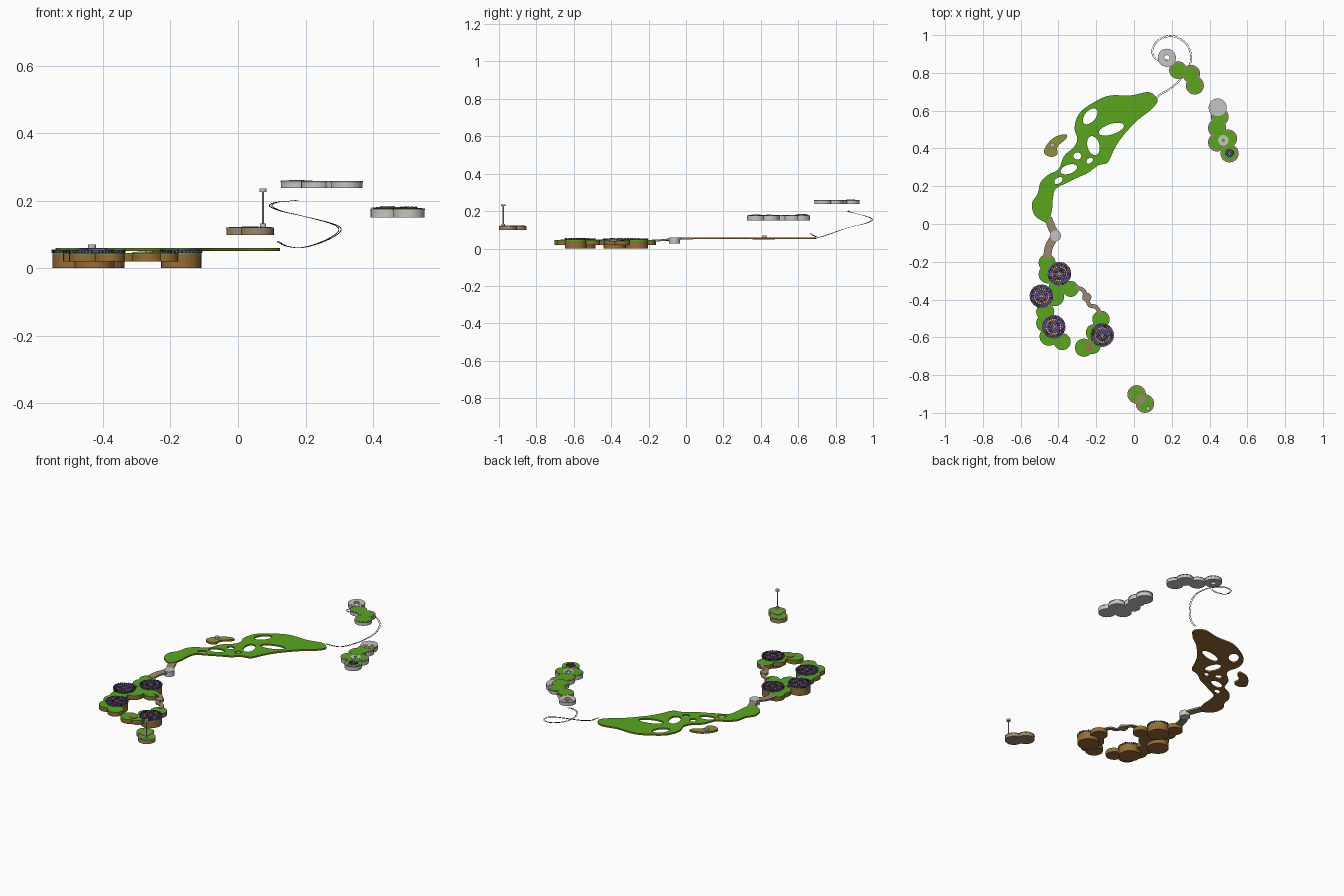
import bpy, math, random
from mathutils import Vector
from mathutils.geometry import delaunay_2d_cdt

if "Cube" in bpy.data.objects:
    bpy.data.objects.remove(bpy.data.objects["Cube"])

random.seed(4)


def mat(name, r, g, b):
    m = bpy.data.materials.new(name)
    m.diffuse_color = (r, g, b, 1)
    m.use_nodes = True
    m.node_tree.nodes["Principled BSDF"].inputs["Base Color"].default_value = m.diffuse_color
    return m


GREEN = mat("grass green", 0.10, 0.39, 0.012)
BROWN = mat("earth brown", 0.31, 0.155, 0.035)
GREY = mat("stone grey", 0.56, 0.56, 0.56)
TAUPE = mat("path taupe", 0.32, 0.25, 0.16)
OLIVE = mat("dry olive", 0.27, 0.29, 0.045)
YELLOW = mat("flower yellow", 0.75, 0.55, 0.05)
PURPLE = mat("flower purple", 0.20, 0.11, 0.60)
DARK = mat("dark soil", 0.03, 0.025, 0.03)
CLAY = mat("clay brown", 0.33, 0.17, 0.08)


def make(name, verts, faces, mats, idx=None):
    me = bpy.data.meshes.new(name)
    me.from_pydata(verts, [], faces)
    for m in mats:
        me.materials.append(m)
    if idx:
        me.polygons.foreach_set("material_index", idx)
    me.update()
    ob = bpy.data.objects.new(name, me)
    bpy.context.collection.objects.link(ob)
    return ob


def circle(x, y, r, n=28):
    return ellipse(x, y, r, r, 0, n)


def ellipse(x, y, a, b, deg, n=18):
    c, s = math.cos(math.radians(deg)), math.sin(math.radians(deg))
    out = []
    for i in range(n):
        t = 2 * math.pi * i / n
        u, v = a * math.cos(t), b * math.sin(t)
        out.append((x + u * c - v * s, y + u * s + v * c))
    return out


def spline(pts, closed, k=4):
    """Smooth curve through the points."""
    p = [Vector(q) for q in pts]
    n = len(p)
    get = (lambda i: p[i % n]) if closed else (lambda i: p[max(0, min(n - 1, i))])
    out = []
    for i in range(n if closed else n - 1):
        a, b, c, d = get(i - 1), get(i), get(i + 1), get(i + 2)
        for j in range(k):
            t = j / k
            out.append(0.5 * (2 * b + (c - a) * t + (2 * a - 5 * b + 4 * c - d) * t * t
                              + (3 * b - a - 3 * c + d) * t ** 3))
    if not closed:
        out.append(p[-1])
    return out


def plate(name, loops, z0, z1, top, side, holes=()):
    """Solid slab: union of the loops minus the holes."""
    vin, fin = [], []
    for lp in list(loops) + list(holes):
        area = sum(lp[i - 1][0] * lp[i][1] - lp[i][0] * lp[i - 1][1] for i in range(len(lp)))
        lp = lp if area > 0 else lp[::-1]
        fin.append(list(range(len(vin), len(vin) + len(lp))))
        vin += [Vector((q[0], q[1])) for q in lp]
    vo, _, fo, _, _, src = delaunay_2d_cdt(vin, [], fin, 1, 1e-6)
    k = len(loops)
    tris = [list(f) for f, s in zip(fo, src) if len(s) and max(s) < k]
    n = len(vo)
    verts = [(v.x, v.y, z1) for v in vo] + [(v.x, v.y, z0) for v in vo]
    directed = {(f[i - 1], f[i]) for f in tris for i in range(len(f))}
    walls = [[b, a, a + n, b + n] for a, b in directed if (b, a) not in directed]
    faces = tris + [[i + n for i in f[::-1]] for f in tris] + walls
    idx = [0] * len(tris) + [1] * (len(faces) - len(tris))
    return make(name, verts, faces, [top, side], idx)


def ribbon(name, pts, width, thick, m, k=6, offset=0):
    """Flat strip following a 3D path, optionally shifted sideways."""
    p = spline(pts, False, k)
    verts, faces = [], []
    for i, q in enumerate(p):
        d = p[min(i + 1, len(p) - 1)] - p[max(i - 1, 0)]
        n = Vector((-d.y, d.x, 0)).normalized()
        q, s, h = q + n * offset, n * width / 2, Vector((0, 0, thick))
        verts += [q + s, q - s, q - s - h, q + s - h]
        if i:
            a = 4 * (i - 1)
            faces += [[a + j, a + 4 + j, a + 4 + (j + 1) % 4, a + (j + 1) % 4] for j in range(4)]
    e = len(verts) - 4
    faces += [[0, 1, 2, 3], [e + 3, e + 2, e + 1, e]]
    make(name, verts, faces, [m])


def flowers(name, x, y, r, z, step=0.0105):
    """Rings of small blocks: mostly purple, with yellow rings and dark leaves."""
    verts, faces, idx = [], [], []
    for ring in range(int(r / step)):
        rad = (ring + 0.6) * step
        n = max(4, int(2 * math.pi * rad / step))
        for i in range(n):
            t = 2 * math.pi * i / n
            c, s = math.cos(t), math.sin(t)
            h, hz, b = step * 0.34, random.uniform(0.005, 0.008), len(verts)
            for dz in (0, hz):
                for u, v in ((-h, -h), (h, -h), (h, h), (-h, h)):
                    verts.append((x + (rad + u) * c - v * s, y + (rad + u) * s + v * c, z + dz))
            faces += [[b + q for q in f] for f in ((3, 2, 1, 0), (4, 5, 6, 7), (0, 1, 5, 4),
                                                   (1, 2, 6, 5), (2, 3, 7, 6), (3, 0, 4, 7))]
            idx += [random.choice((0, 0, 0, 2) if ring % 3 else (1, 1, 0))] * 6
    make(name, verts, faces, [PURPLE, YELLOW, DARK], idx)


def disc(name, x, y, r, z0, z1, m):
    plate(name, [circle(x, y, r)], z0, z1, m, m)


# South-west garden islands: shallow lobes, deep flower drums, grass cap
beds = [(-.49, -.382), (-.395, -.263), (-.425, -.544), (-.168, -.588)]
west = [(-.46, -.205, .045), (-.455, -.265, .05), (-.40, -.335, .05), (-.335, -.344, .042),
        (-.42, -.385, .05), (-.47, -.465, .048), (-.47, -.525, .048), (-.45, -.595, .05),
        (-.38, -.623, .045)]
east = [(-.175, -.505, .046), (-.21, -.575, .045), (-.22, -.645, .043), (-.265, -.655, .048)]
for name, lobes, own in (("west_garden", west, beds[:3]), ("east_garden", east, beds[3:])):
    plate(name + "_earth", [circle(*c) for c in lobes], .02, .041, BROWN, BROWN)
    plate(name + "_grass", [circle(*c) for c in lobes] + [circle(x, y, .06) for x, y in own],
          .041, .045, GREEN, GREEN)
for i, (x, y) in enumerate(beds):
    disc(f"flower_drum_{i}", x, y, .0595, 0, .041, BROWN)
    disc(f"flower_soil_{i}", x, y, .061, .045, .047, DARK)
    flowers(f"flower_bed_{i}", x, y, .064, .047)
disc("clay_patch", -.24, -.65, .022, .045, .048, CLAY)

# Long meadow island with pierced ponds
outline = [(-.46, .01), (-.525, .045), (-.54, .11), (-.51, .16), (-.495, .22), (-.455, .26),
           (-.40, .29), (-.37, .36), (-.32, .405), (-.30, .45), (-.315, .51), (-.29, .585),
           (-.22, .64), (-.13, .68), (-.02, .68), (.08, .698), (.125, .655), (.09, .605),
           (.025, .555), (-.02, .51), (-.075, .445), (-.11, .385), (-.14, .325), (-.19, .31),
           (-.245, .27), (-.30, .245), (-.35, .22), (-.415, .185), (-.43, .13), (-.435, .07)]
ponds = [(-.232, .57, .050, .029, 50), (-.12, .502, .070, .028, 18), (-.215, .415, .052, .032, 105),
         (-.30, .36, .021, .019, 0), (-.345, .29, .046, .024, 20), (-.235, .335, .020, .013, 40),
         (-.40, .23, .025, .015, 35)]
meadow, pools = [spline(outline, True)], [ellipse(*p) for p in ponds]
plate("long_meadow_earth", meadow, .051, .0575, BROWN, BROWN, pools)
plate("long_meadow_grass", meadow, .0575, .060, GREEN, GREEN, pools)

# Small dry islet beside the meadow
islet = [(-.36, .475), (-.42, .46), (-.465, .415), (-.475, .375), (-.44, .355), (-.405, .37),
         (-.405, .41), (-.36, .45)]
plate("dry_islet", [spline(islet, True)], .047, .058, OLIVE, BROWN)
disc("islet_stone", -.433, .418, .012, .058, .070, GREY)

# Bridges between the lower islands
ribbon("north_bridge", [(-.455, .03, .058), (-.435, -.02, .058), (-.42, -.06, .055),
                        (-.45, -.12, .050), (-.46, -.18, .047)], .042, .01, TAUPE)
disc("north_bridge_stone", -.415, -.062, .029, .027, .058, GREY)
ribbon("garden_bridge", [(-.31, -.335, .048), (-.27, -.35, .050), (-.25, -.39, .050),
                         (-.235, -.43, .050), (-.20, -.44, .049), (-.18, -.475, .047)],
       .022, .008, TAUPE)
disc("garden_bridge_stone", -.25, -.388, .024, .038, .052, TAUPE)


# Raised stone islands: stone body, rim and inset grass
def stone_island(name, lobes, z0, z1, stone, holes=()):
    plate(name + "_stone", [circle(*c) for c in lobes], z0, z1 - .004, stone, stone, holes)
    plate(name + "_rim", [circle(x, y, r + .001) for x, y, r in lobes], z1 - .004, z1,
          TAUPE, TAUPE, holes)
    plate(name + "_grass", [circle(x, y, r - .007) for x, y, r in lobes], z1, z1 + .001,
          GREEN, GREEN, holes)


def stone_ring(name, x, y, r, z, hole, step):
    """Concentric stepped stone discs round a hole."""
    for i, k in enumerate((1, .72, .48)):
        if r * k > hole + .002:
            plate(f"{name}_step_{i}", [circle(x, y, r * k)], z + i * step, z + (i + 1) * step,
                  GREY, GREY, [circle(x, y, hole)])


# North-east island
stone_island("north_island", [(.174, .88, .047), (.233, .815, .046), (.303, .795, .046),
                              (.322, .733, .047)], .237, .258, GREY, [circle(.174, .88, .014)])
stone_ring("north_ring", .174, .88, .047, .258, .014, .0012)

# East island
stone_island("east_island", [(.443, .616, .047), (.454, .567, .046), (.440, .508, .047),
                             (.440, .432, .047), (.498, .452, .047), (.506, .374, .047)],
             .150, .177, GREY)
stone_ring("east_ring", .443, .618, .047, .178, .001, .002)
stone_ring("east_small_ring", .473, .443, .028, .178, .009, .001)
disc("east_flower_soil", .506, .374, .023, .177, .1785, DARK)
flowers("east_flowers", .506, .374, .026, .1745, .0085)

# South island with lookout post
stone_island("south_island", [(.014, -.902, .048), (.058, -.951, .048)], .098, .121, TAUPE)
disc("south_patch", .036, -.927, .024, .121, .124, TAUPE)
disc("post_foot", .074, -.977, .009, .121, .132, GREY)
disc("lookout_post", .074, -.977, .003, .13, .228, GREY)
disc("post_cap", .074, -.977, .011, .226, .236, GREY)

# Spiral walkway of two thin rails rising to the north island
spiral = [(.118, .665, .080), (.145, .69, .066), (.19, .715, .062), (.245, .765, .077),
          (.29, .83, .100), (.302, .89, .118), (.28, .95, .132), (.23, .987, .146),
          (.18, .994, .158), (.125, .97, .171), (.097, .92, .185), (.11, .88, .195),
          (.145, .865, .199), (.178, .87, .202)]
for side in (-1, 1):
    ribbon(f"spiral_rail_{side}", spiral, .002, .0015, DARK, 6, side * .0035)
